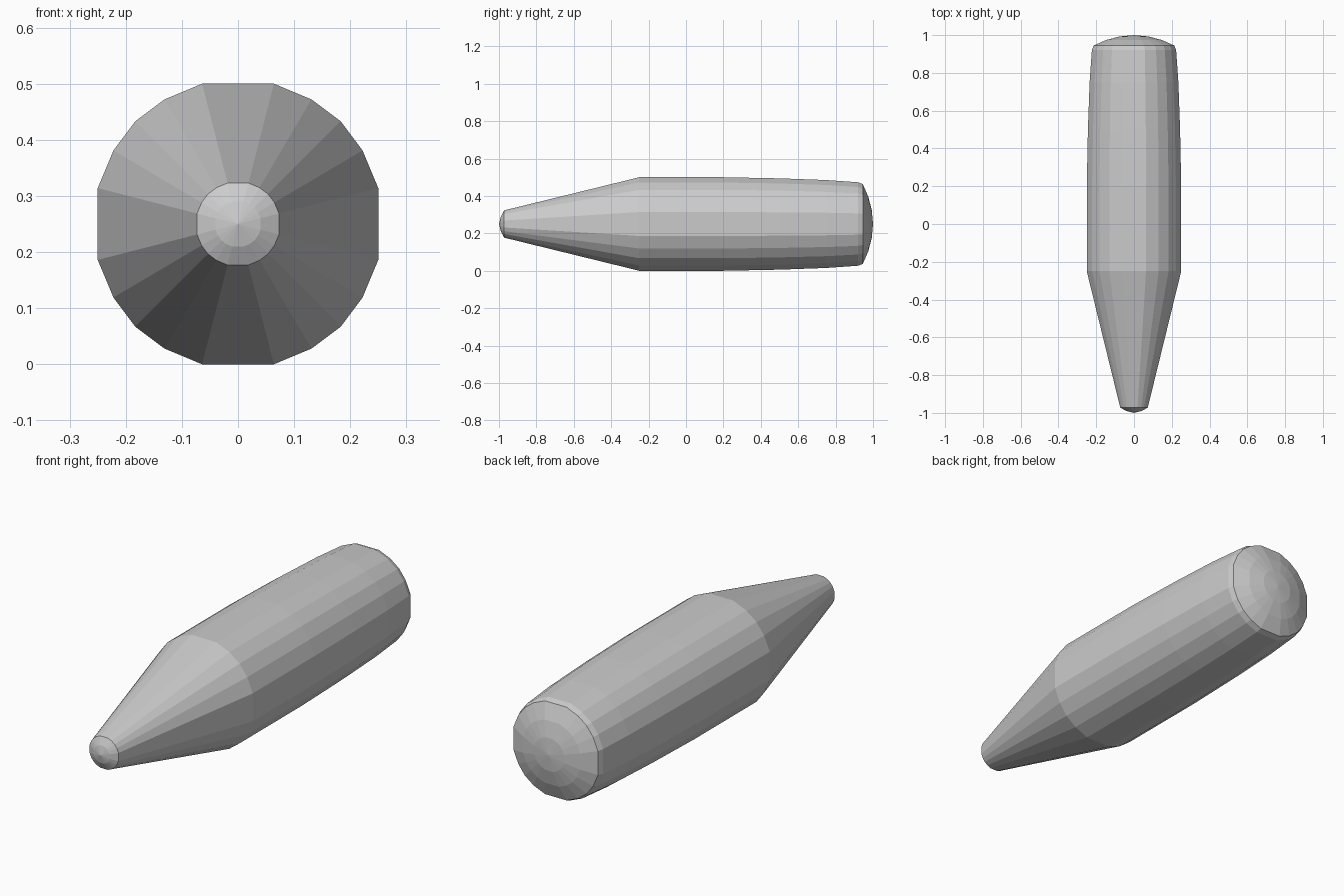
import bpy, bmesh
from math import hypot

if "Cube" in bpy.data.objects:
    bpy.data.objects.remove(bpy.data.objects["Cube"])

# Quarter cross-section (half width 0.25) with flat top, bottom and sides
quarter = [(0.25, 0.064), (0.222, 0.131), (0.183, 0.183), (0.131, 0.222), (0.064, 0.25)]
section = []
x_sign = [quarter]
for k in range(4):
    for x, z in quarter:
        for _ in range(k):
            x, z = -z, x
        section.append((x * 4, z * 4))

# Rounded tip, taper, barrel and domed butt as (y, half width)
profile = [(-0.99, 0.04), (-0.972, 0.073), (-0.25, 0.25), (0.2, 0.25), (0.5, 0.244),
           (0.75, 0.235), (0.92, 0.223), (0.945, 0.214), (0.975, 0.145), (0.993, 0.075)]


def lathe(name, profile, y_start, y_end, centre_z):
    bm = bmesh.new()
    rings = [[bm.verts.new((r * x, y, centre_z + r * z)) for x, z in section]
             for y, r in profile]
    n = len(section)
    for a, b in zip(rings, rings[1:]):
        for i in range(n):
            j = (i + 1) % n
            bm.faces.new((a[i], a[j], b[j], b[i]))
    for ring, y in ((rings[0], y_start), (rings[-1], y_end)):
        pole = bm.verts.new((0, y, centre_z))
        for i in range(n):
            bm.faces.new((ring[i], ring[(i + 1) % n], pole))
    bmesh.ops.recalc_face_normals(bm, faces=bm.faces)
    mesh = bpy.data.meshes.new(name)
    bm.to_mesh(mesh)
    bm.free()
    obj = bpy.data.objects.new(name, mesh)
    bpy.context.collection.objects.link(obj)
    return obj


# Flat-shaded crayon-shaped body
lathe("tapered_body", profile, -1.0, 1.0, 0.25)
